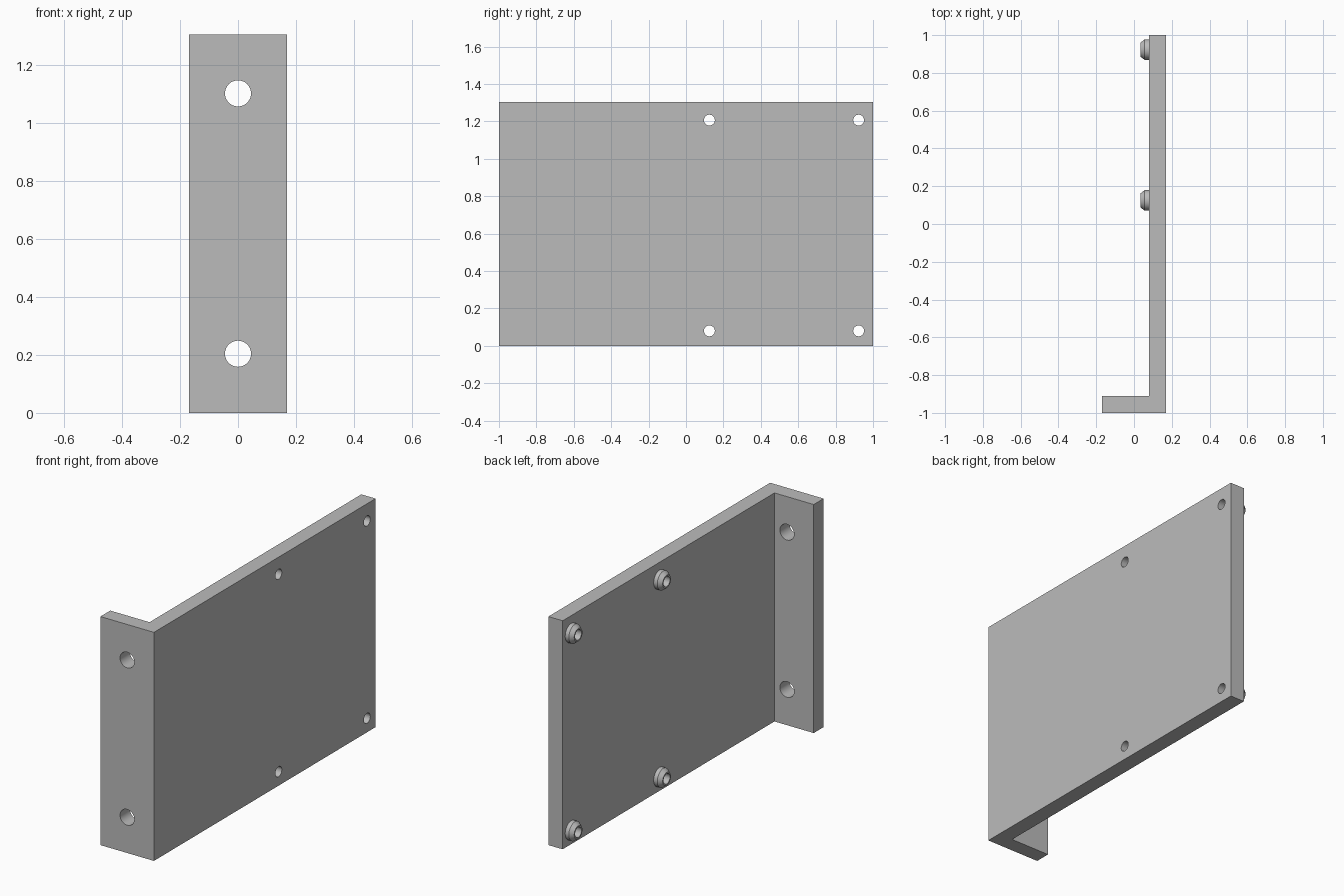
import bpy, bmesh, math
from mathutils import Matrix, Vector

cube = bpy.data.objects.get("Cube")
if cube:
    bpy.data.objects.remove(cube, do_unlink=True)

HEIGHT = 1.305
INNER, OUTER = 0.079, 0.169      # plate faces in x
FLANGE_BACK = -0.911
SEGMENTS = 48
BORE = 0.029

metal = bpy.data.materials.new("plain grey metal")
metal.use_nodes = True
grey = (0.5, 0.5, 0.5, 1)
metal.diffuse_color = grey
metal.node_tree.nodes["Principled BSDF"].inputs["Base Color"].default_value = grey


def make_object(name, bm):
    bmesh.ops.recalc_face_normals(bm, faces=bm.faces[:])
    mesh = bpy.data.meshes.new(name)
    bm.to_mesh(mesh)
    bm.free()
    mesh.materials.append(metal)
    obj = bpy.data.objects.new(name, mesh)
    bpy.context.collection.objects.link(obj)
    return obj


def smooth(obj):
    bpy.ops.object.select_all(action="DESELECT")
    obj.select_set(True)
    bpy.context.view_layer.objects.active = obj
    bpy.ops.object.shade_smooth_by_angle(angle=math.radians(30))


def add_drill(bm, centre, axis, radius, depth):
    turn = Vector((0, 0, 1)).rotation_difference(Vector(axis)).to_matrix().to_4x4()
    bmesh.ops.create_cone(bm, cap_ends=True, segments=SEGMENTS, radius1=radius,
                          radius2=radius, depth=depth,
                          matrix=Matrix.Translation(centre) @ turn)


# L-shaped bracket, extruded upward from its footprint
bm = bmesh.new()
outline = [(-OUTER, -1), (OUTER, -1), (OUTER, 1), (INNER, 1),
           (INNER, FLANGE_BACK), (-OUTER, FLANGE_BACK)]
face = bm.faces.new([bm.verts.new((x, y, 0)) for x, y in outline])
ext = bmesh.ops.extrude_face_region(bm, geom=[face])
bmesh.ops.translate(bm, vec=(0, 0, HEIGHT),
                    verts=[v for v in ext["geom"] if isinstance(v, bmesh.types.BMVert)])
bracket = make_object("angle_bracket", bm)

# Holes through the flange and the plate
bosses = [(y, z) for y in (0.125, 0.923) for z in (0.08, 1.207)]
bm = bmesh.new()
for z in (0.204, 1.102):
    add_drill(bm, (0, -0.955, z), (0, 1, 0), 0.045, 0.2)
for y, z in bosses:
    add_drill(bm, (0.124, y, z), (1, 0, 0), BORE, 0.2)
drills = make_object("hole_cutter", bm)
drills.hide_render = True

cut = bracket.modifiers.new("holes", "BOOLEAN")
cut.operation = "DIFFERENCE"
cut.solver = "EXACT"
cut.object = drills
bpy.context.view_layer.objects.active = bracket
bpy.ops.object.modifier_apply(modifier=cut.name)
bpy.data.objects.remove(drills, do_unlink=True)
smooth(bracket)

# Chamfered hollow bosses on the inner face: (x, radius) profile turned about x
profile = [(INNER, BORE), (0.034, BORE), (0.034, 0.037), (0.056, 0.054), (INNER, 0.054)]
for i, (y, z) in enumerate(bosses):
    bm = bmesh.new()
    verts = [bm.verts.new((x, 0, r)) for x, r in profile]
    edges = [bm.edges.new(pair) for pair in zip(verts, verts[1:])]
    bmesh.ops.spin(bm, geom=verts + edges, cent=(0, 0, 0), axis=(1, 0, 0),
                   angle=math.tau, steps=SEGMENTS)
    bmesh.ops.remove_doubles(bm, verts=bm.verts[:], dist=0.0005)
    boss = make_object(f"mounting_boss_{i + 1}", bm)
    boss.location = (0, y, z)
    smooth(boss)
